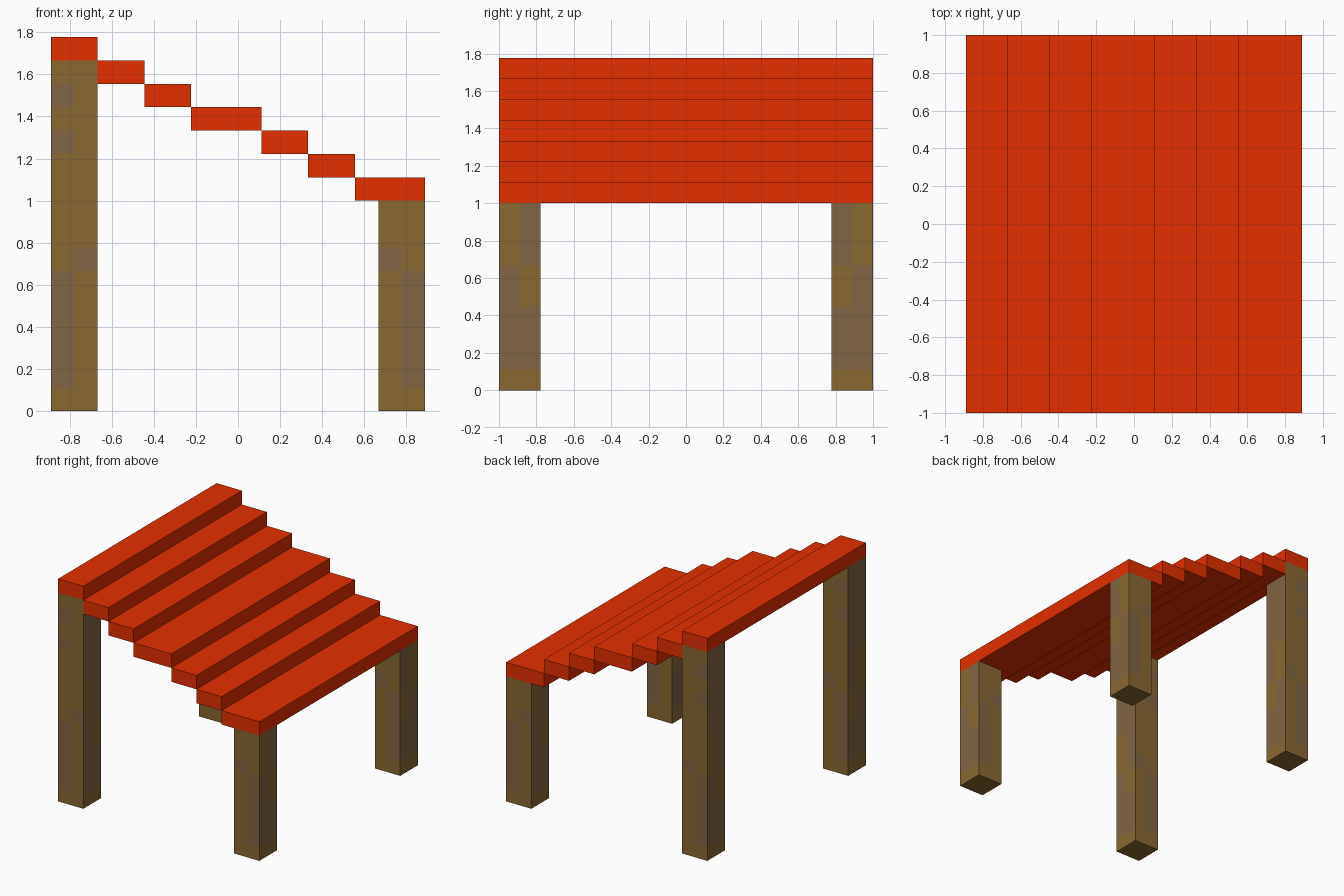
import bpy, bmesh
from mathutils import Vector

if "Cube" in bpy.data.objects:
    bpy.data.objects.remove(bpy.data.objects["Cube"])

U = 1 / 9  # module size: every dimension is a multiple of it


def material(name, rgb):
    m = bpy.data.materials.new(name)
    m.diffuse_color = (*rgb, 1)
    m.use_nodes = True
    m.node_tree.nodes["Principled BSDF"].inputs["Base Color"].default_value = m.diffuse_color
    return m


RED = material("orange red", (0.78, 0.028, 0.0))
OCHRE = material("ochre wood", (0.253, 0.138, 0.031))
GREY = material("greyish wood", (0.222, 0.13, 0.056))


def box(name, lo, hi, mats, cuts=(), rule=None):
    """Box between two corners, optionally sliced by planes and coloured by a rule."""
    lo, hi = Vector(lo), Vector(hi)
    bm = bmesh.new()
    bmesh.ops.create_cube(bm, size=1)
    for v in bm.verts:
        v.co = Vector(((v.co[i] + 0.5) * (hi[i] - lo[i]) + lo[i]) for i in range(3))
    for co, no in cuts:
        bmesh.ops.bisect_plane(bm, geom=bm.verts[:] + bm.edges[:] + bm.faces[:],
                               plane_co=co, plane_no=no)
    if rule:
        bm.normal_update()
        for f in bm.faces:
            f.material_index = rule(f.calc_center_median(), f.normal)
    me = bpy.data.meshes.new(name)
    bm.to_mesh(me)
    bm.free()
    for m in mats:
        me.materials.append(m)
    ob = bpy.data.objects.new(name, me)
    bpy.context.collection.objects.link(ob)


# Descending slats: edges along x in modules
edges = [-8, -6, -4, -2, 1, 3, 5, 8]
for i, (a, b) in enumerate(zip(edges, edges[1:])):
    top = 16 - i
    box(f"roof_slat_{i + 1}", (a * U, -1, (top - 1) * U), (b * U, 1, top * U), [RED])


# Wood grain patches on the legs
def grain(c, n):
    z = c.z / U
    if abs(n.z) > 0.5:
        return 0
    if abs(n.y) > 0.5:  # front and back: ochre with grey patches
        outer = abs(c.x) > 7 * U
        if outer:
            return int(1 < z < 6 or 11 < z < 12 or 13 < z < 14)
        return int(6 < z < 7)
    outer = abs(c.y) > 8 * U  # sides: mostly grey, ochre patches
    return int(not (z < 1 or (not outer and 4 < z < 6) or (outer and 6 < z < 9)))


# Four legs: tall pair on the left, short pair on the right
for side, x, h in (("tall", -7 * U, 15), ("short", 7 * U, 9)):
    for end, y in (("front", -8 * U), ("back", 8 * U)):
        cuts = [((x, 0, 0), (1, 0, 0)), ((0, y, 0), (0, 1, 0))]
        cuts += [((0, 0, k * U), (0, 0, 1)) for k in range(1, h)]
        box(f"{end}_{side}_leg", (x - U, y - U, 0), (x + U, y + U, h * U),
            [OCHRE, GREY], cuts, grain)
